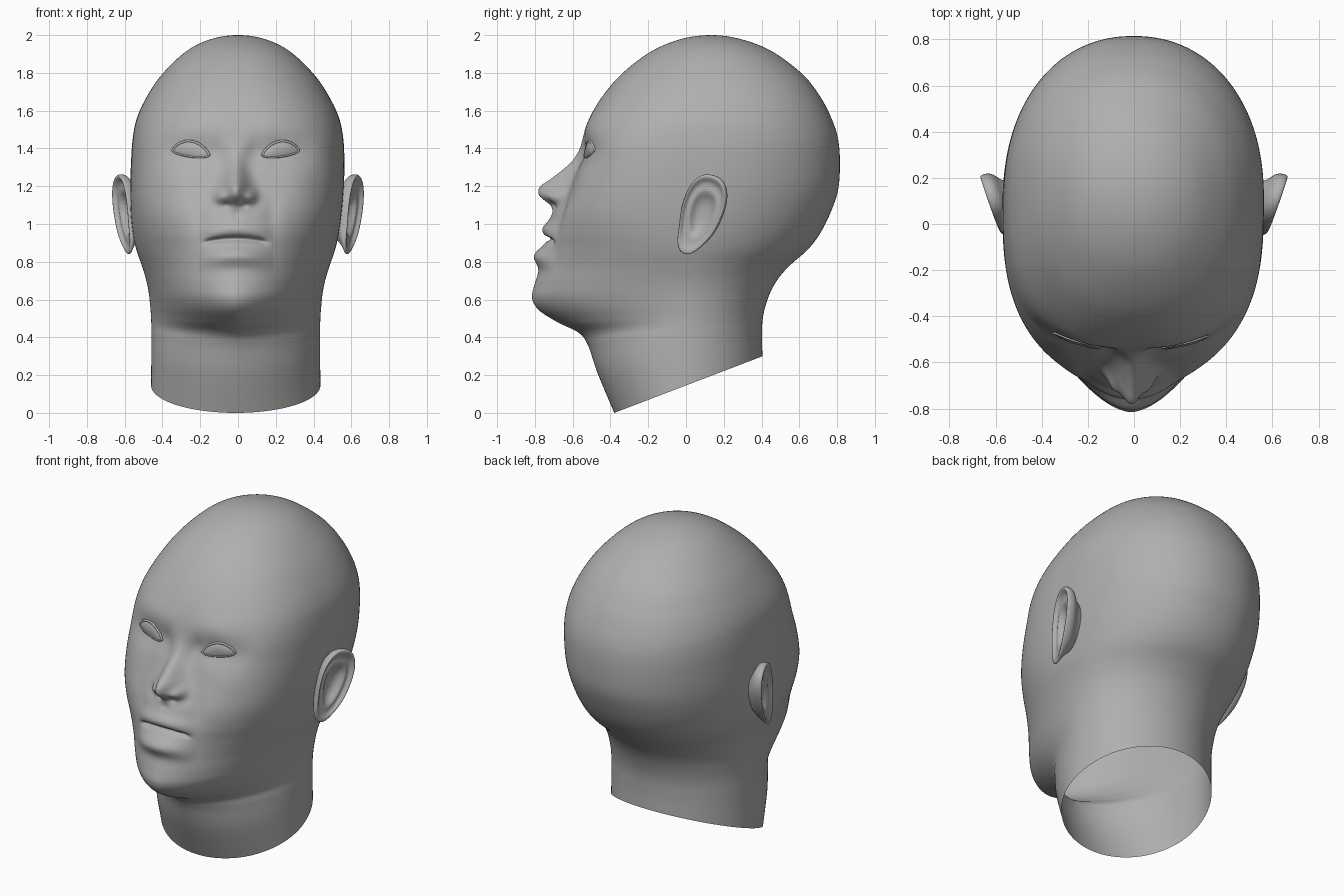
import bpy, bmesh, math
from mathutils import Vector
from mathutils.bvhtree import BVHTree

if "Cube" in bpy.data.objects:
    bpy.data.objects.remove(bpy.data.objects["Cube"])

skin = bpy.data.materials.new("warm_grey")
skin.diffuse_color = (0.44, 0.43, 0.42, 1)
skin.use_nodes = True
skin.node_tree.nodes["Principled BSDF"].inputs["Base Color"].default_value = skin.diffuse_color
XC = -0.012  # the face sits slightly off centre


def make(name, verts, faces):
    me = bpy.data.meshes.new(name)
    me.from_pydata(verts, [], faces)
    bm = bmesh.new()
    bm.from_mesh(me)
    bmesh.ops.remove_doubles(bm, verts=bm.verts, dist=1e-5)
    bmesh.ops.recalc_face_normals(bm, faces=bm.faces)
    for f in bm.faces:
        f.smooth = True
    bm.to_mesh(me)
    bm.free()
    ob = bpy.data.objects.new(name, me)
    bpy.context.collection.objects.link(ob)
    me.materials.append(skin)
    return ob


def smooth(a, b, v):
    t = min(1, max(0, (v - a) / (b - a)))
    return t * t * (3 - 2 * t)


def catmull(p0, p1, p2, p3, t):
    return [0.5 * (2 * b + (c - a) * t + (2 * a - 5 * b + 4 * c - d) * t * t
                   + (3 * b - a - 3 * c + d) * t ** 3)
            for a, b, c, d in zip(p0, p1, p2, p3)]


def g(v, c, s):
    return math.exp(-((v - c) / s) ** 2)


# Nose ridge height against z
NOSE = [(1.04, 0), (1.05, 0), (1.075, .018), (1.1, .05), (1.125, .1), (1.15, .142), (1.175, .16),
        (1.2, .16), (1.235, .124), (1.28, .08), (1.33, .038), (1.39, .009), (1.44, 0), (1.5, 0)]


def nose_height(z):
    for i in range(1, len(NOSE) - 2):
        if NOSE[i][0] <= z <= NOSE[i + 1][0]:
            t = (z - NOSE[i][0]) / (NOSE[i + 1][0] - NOSE[i][0])
            return max(0, catmull(*NOSE[i - 1:i + 3], t)[1])
    return 0


# Facial relief: how far the surface moves forward at (x, z)
def relief(x, z):
    x = abs(x - XC)
    if x > 0.6 or z < 0.5 or z > 1.8:
        return 0
    d = nose_height(z) * g(x, 0, 0.066 - 0.022 * smooth(1.18, 1.36, z))
    d += 0.048 * g(x, 0.08, 0.034) * g(z, 1.145, 0.036)    # nostril wings
    d -= 0.014 * g(x, 0.045, 0.018) * g(z, 1.10, 0.016)    # nostrils
    d -= 0.030 * g(x, 0.22, 0.11) * g(z, 1.385, 0.075)     # eye sockets
    d -= 0.016 * g(x, 0.10, 0.045) * g(z, 1.38, 0.07)
    d -= 0.012 * g(x, 0.36, 0.07) * g(z, 1.39, 0.08)
    d += 0.006 * g(x, 0.20, 0.13) * g(z, 1.52, 0.06)       # brows
    d += 0.008 * g(x, 0.32, 0.10) * g(z, 1.22, 0.09)       # cheekbones
    d -= 0.012 * g(x, 0.19, 0.04) * g(z, 1.06, 0.08)       # cheek folds
    d += 0.026 * g(x, 0, 0.13) * g(z, 1.05, 0.045)         # above the lip
    d -= 0.006 * g(x, 0, 0.02) * g(z, 1.05, 0.03)
    lip = max(0, 1 - (x / 0.205) ** 2) ** 1.3
    zm = 0.922 - 0.7 * x * x
    d += lip * 0.048 * g(z, zm + 0.052, 0.046)             # upper lip
    d += lip * 0.054 * g(z, zm - 0.088, 0.055)             # lower lip
    d -= 0.028 * (1 - smooth(0.12, 0.19, x)) * g(z, zm, 0.014)  # mouth line
    return d


# Head rows: front y, front z, back y, back z, half width, front roundness
KEYS = [
    (-.38, 0, .405, .30, .448, 2), (-.468, .21, .402, .38, .447, 1.95),
    (-.52, .36, .403, .455, .447, 1.8), (-.57, .425, .406, .495, .447, 1.65),
    (-.68, .48, .414, .54, .449, 1.58), (-.78, .545, .43, .595, .454, 1.6),
    (-.815, .61, .455, .655, .461, 1.68), (-.80, .685, .495, .72, .475, 1.77),
    (-.77, .77, .555, .785, .497, 1.85), (-.74, .87, .645, .865, .527, 1.98),
    (-.715, .96, .71, .95, .546, 2.2), (-.675, 1.07, .765, 1.06, .559, 2.5),
    (-.61, 1.2, .805, 1.18, .565, 2.8), (-.57, 1.32, .815, 1.32, .565, 2.85),
    (-.55, 1.44, .805, 1.45, .558, 2.75), (-.515, 1.55, .77, 1.56, .537, 2.55),
    (-.45, 1.665, .71, 1.675, .485, 2.35), (-.345, 1.79, .615, 1.795, .402, 2.2),
    (-.19, 1.91, .45, 1.917, .275, 2.1), (-.03, 1.978, .285, 1.98, .142, 2),
    (.13, 2, .13, 2, 0, 2)]
first = [2 * a - b for a, b in zip(KEYS[0], KEYS[1])]
past = (.285, 1.98, -.03, 1.978, -.142, 2)  # mirrored row beyond the crown
P = [first] + KEYS + [past]
STEPS, N = 14, 240
rows = []
for i in range(len(KEYS) - 1):
    for k in range(STEPS):
        rows.append(catmull(*P[i:i + 4], k / STEPS))
rows.append(list(KEYS[-1]))

verts, faces = [], []
for yf, zf, yb, zb, w, nf in rows:
    yc = 0.13 * smooth(0.8, 1.5, zf)
    shift = XC * (1 - smooth(0.9, 1.45, zf))
    nb = 2 + 0.15 * smooth(0.7, 1.1, zf) * (1 - smooth(1.7, 2.0, zf))
    for j in range(N):
        th = 2 * math.pi * j / N
        a = th - 0.45 * math.sin(th)          # denser towards the face
        s, c = math.sin(a), math.cos(a)
        n, reach = (nf, yc - yf) if c > 0 else (nb, yb - yc)
        r = (abs(s) ** n + abs(c) ** n) ** (-1 / n)
        x, y = w * r * s + shift, yc - reach * r * c
        f = (y - yf) / (yb - yf) if yb - yf > 1e-6 else 0
        z = zf + (zb - zf) * f
        if c > 0:
            y -= relief(x, z) * smooth(0.05, 0.3, c)
        verts.append((x, y, z))
for i in range(len(rows) - 1):
    for j in range(N):
        k = (j + 1) % N
        faces.append((i * N + j, i * N + k, (i + 1) * N + k, (i + 1) * N + j))
tree = BVHTree.FromPolygons([Vector(v) for v in verts], faces)
make("head", verts, faces)


def face_y(x, z):
    hit = tree.ray_cast(Vector((x, -2, z)), Vector((0, 1, 0)))[0]
    return hit.y if hit else -0.5


# Eyes: almond patches with a thin lid around each
def almond(side, u, v):
    e = max(0, 1 - u * u)
    top, low = 0.062 * e ** 0.75, -0.02 * e ** 0.6
    x = XC + side * (0.237 + 0.096 * u)
    z = 1.376 + 0.012 * u + low + (top - low) * (v + 1) / 2
    return x, z


for side, label in ((-1, "left"), (1, "right")):
    M, K = 28, 14
    ev, ef = [], []
    for i in range(M + 1):
        u = -math.cos(math.pi * i / M)
        for j in range(K + 1):
            v = -1 + 2 * j / K
            x, z = almond(side, u, v)
            bulge = (1 - u * u) * (1 - v * v)
            ev.append((x, face_y(x, z) - 0.003 - 0.016 * bulge, z))
    for i in range(M):
        for j in range(K):
            a = i * (K + 1) + j
            ef.append((a, a + 1, a + K + 2, a + K + 1))
    make(label + "_eye", ev, ef)

    loop = [almond(side, -math.cos(math.pi * i / M), 1) for i in range(M + 1)]
    loop += [almond(side, math.cos(math.pi * i / M), -1) for i in range(1, M)]
    tv, tf = [], []
    L, R = len(loop), 8
    for i, (x, z) in enumerate(loop):
        (x0, z0), (x1, z1) = loop[i - 1], loop[(i + 1) % L]
        t = Vector((x1 - x0, 0, z1 - z0))
        t = t.normalized() if t.length > 1e-6 else Vector((0, 0, 1))
        out = t.cross(Vector((0, 1, 0)))
        rad = 0.007 if i <= M else 0.005
        base = Vector((x, face_y(x, z) - 0.002, z))
        for j in range(R):
            q = 2 * math.pi * j / R
            tv.append(base + rad * (out * math.cos(q) + Vector((0, math.sin(q), 0))))
    for i in range(L):
        for j in range(R):
            m, k = (i + 1) % L, (j + 1) % R
            tf.append((i * R + j, i * R + k, m * R + k, m * R + j))
    make(label + "_eyelid", tv, tf)

# Ears: concentric rings from the hidden back, over the rim, into the hollow
RINGS = [(.45, -.13), (.6, -.065), (.84, -.045), (.96, -.028), (1.0, -.006),
         (.99, .012), (.95, .019), (.88, .014), (.81, -.002), (.70, -.004),
         (.60, .002), (.50, -.008), (.38, -.026), (.18, -.034), (0, -.034)]
S = 48
ev, ef = [], []
for r, h in RINGS:
    for j in range(S):
        a = 2 * math.pi * j / S
        q, c = math.sin(a), math.cos(a)
        p = math.copysign(abs(c) ** 0.85, c) * (0.108 + 0.024 * q)
        lobe = smooth(-1.0, -0.3, r * q)
        hh = h if h < -0.05 else h * (0.35 + 0.65 * lobe)
        P2, Q2 = p * r, q * r * 0.22
        y = 0.08 + 0.95 * P2 + 0.31 * Q2 - 0.02 * (1 - lobe) * r
        z = 1.05 - 0.31 * P2 + 0.95 * Q2
        ev.append((0.602 + 0.32 * P2 + 0.13 * Q2 + hh, y - 0.3 * hh, z))
for i in range(len(RINGS) - 1):
    for j in range(S):
        k = (j + 1) % S
        ef.append((i * S + j, i * S + k, (i + 1) * S + k, (i + 1) * S + j))
ears = make("ears", ev, ef)
ears.modifiers.new("mirror", 'MIRROR').use_axis = (True, False, False)
ears.modifiers.new("subdivide", 'SUBSURF').levels = 1
ears.modifiers["subdivide"].render_levels = 1
